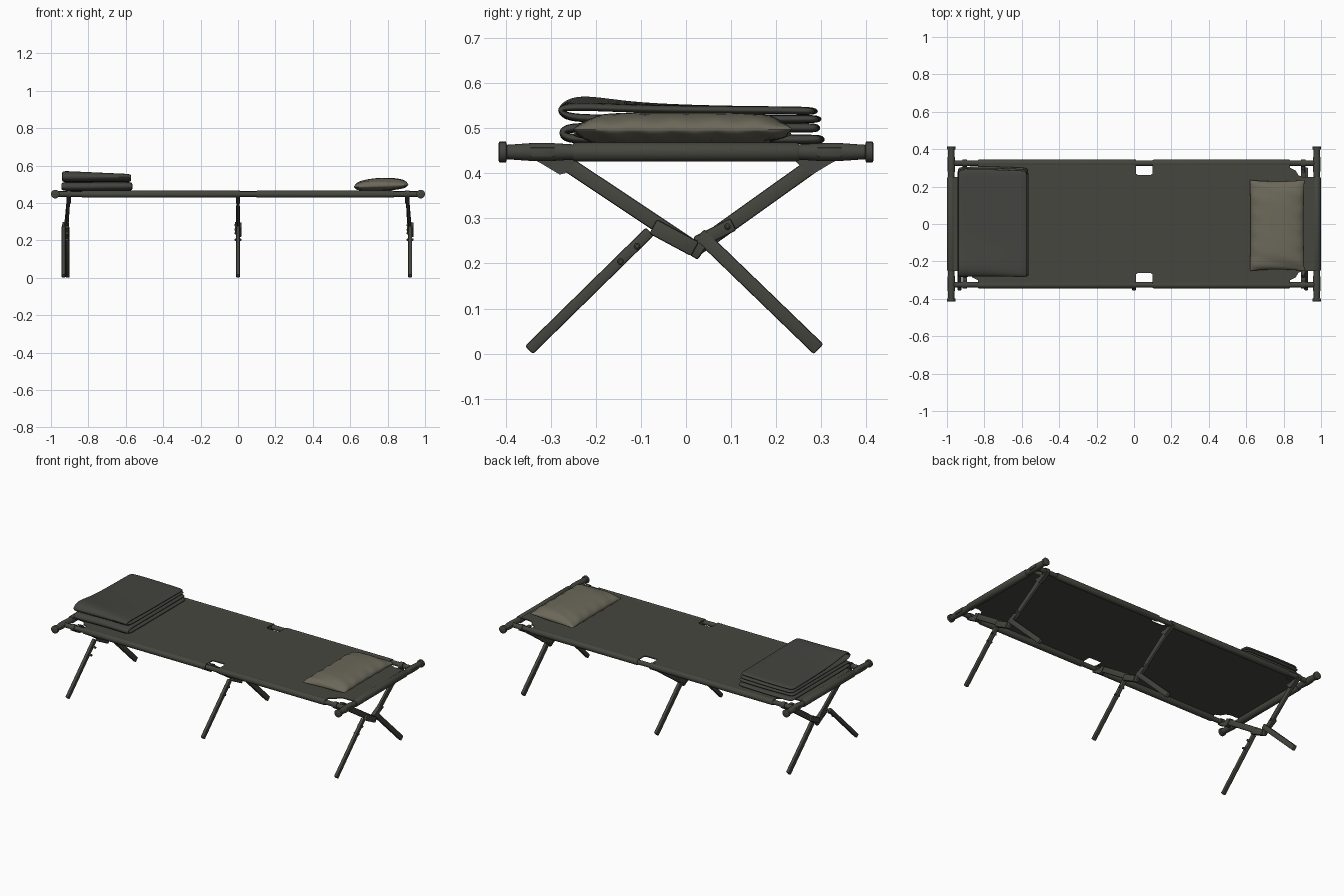
import bpy, bmesh, math
from mathutils import Vector, Matrix

if "Cube" in bpy.data.objects:
    bpy.data.objects.remove(bpy.data.objects["Cube"])


def mat(name, c):
    m = bpy.data.materials.new(name)
    m.diffuse_color = (*c, 1)
    m.use_nodes = True
    m.node_tree.nodes["Principled BSDF"].inputs["Base Color"].default_value = m.diffuse_color
    return m


CANVAS = mat("olive canvas", (0.062, 0.062, 0.050))
FRAME = mat("olive frame", (0.060, 0.060, 0.050))
BLANKET = mat("dark blanket", (0.056, 0.056, 0.048))
PILLOW = mat("khaki pillow", (0.150, 0.138, 0.102))
Z = 0.447          # rail centre height


def finish(bm, name, material, smooth=True):
    bmesh.ops.recalc_face_normals(bm, faces=bm.faces[:])
    me = bpy.data.meshes.new(name)
    bm.to_mesh(me)
    bm.free()
    ob = bpy.data.objects.new(name, me)
    bpy.context.collection.objects.link(ob)
    me.materials.append(material)
    if smooth:
        bpy.ops.object.select_all(action='DESELECT')
        ob.select_set(True)
        bpy.context.view_layer.objects.active = ob
        bpy.ops.object.shade_smooth_by_angle(angle=math.radians(40))
    return ob


def lathe(name, axis, centre, profile, material, n=20):
    """Turned part: profile is (distance along axis, radius)."""
    bm = bmesh.new()
    rings = []
    for t, r in profile:
        ring = []
        for i in range(n):
            a = 2 * math.pi * i / n
            p, q = r * math.cos(a), r * math.sin(a)
            co = (t, p, q) if axis == 'X' else (p, t, q)
            ring.append(bm.verts.new(Vector(co) + Vector(centre)))
        rings.append(ring)
    for a, b in zip(rings, rings[1:]):
        for i in range(n):
            bm.faces.new((a[i], a[(i + 1) % n], b[(i + 1) % n], b[i]))
    bm.faces.new(rings[0])
    bm.faces.new(rings[-1])
    return finish(bm, name, material)


def bar(name, p0, p1, width, thick, bevel=0.005):
    """Flat bar between two points, thin along x."""
    p0, p1 = Vector(p0), Vector(p1)
    d = (p1 - p0).normalized()
    side = Vector((1, 0, 0)).cross(d).normalized()
    norm = d.cross(side)
    m = Matrix((d, side, norm)).transposed().to_4x4()
    m.translation = (p0 + p1) / 2
    bm = bmesh.new()
    bmesh.ops.create_cube(bm, size=1)
    bmesh.ops.scale(bm, vec=((p1 - p0).length, width, thick), verts=bm.verts)
    bmesh.ops.bevel(bm, geom=bm.edges[:], offset=bevel, segments=2,
                    profile=0.5, affect='EDGES')
    bmesh.ops.transform(bm, matrix=m, verts=bm.verts)
    return finish(bm, name, FRAME)


# canvas sheet with corner cut-outs and two hand slots beside the middle legs
half = [(-0.977, 0.25), (-0.905, 0.25), (-0.88, 0.26), (-0.865, 0.285),
        (-0.835, 0.30), (-0.835, 0.325), (0.01, 0.325), (0.01, 0.27), (0.02, 0.263),
        (0.09, 0.263), (0.10, 0.27), (0.10, 0.325), (0.835, 0.325), (0.835, 0.30),
        (0.865, 0.285), (0.88, 0.26), (0.905, 0.25), (0.977, 0.25)]
bm = bmesh.new()
bm.faces.new([bm.verts.new((x, y, 0.461)) for x, y in half]
             + [bm.verts.new((x, -y, 0.461)) for x, y in reversed(half)])
bmesh.ops.triangulate(bm, faces=bm.faces[:])
sheet = finish(bm, "canvas_sheet", CANVAS, False)
sol = sheet.modifiers.new("thickness", 'SOLIDIFY')
sol.thickness, sol.offset = 0.006, 0

# side rails with canvas sleeves and joint collars
for s, tag in ((-1, "front"), (1, "back")):
    c = (0, s * 0.325, Z)
    lathe(tag + "_rail", 'X', c, [(-0.975, 0.014), (0.975, 0.014)], FRAME)
    for k, (a, b) in enumerate(((-0.835, 0.01), (0.10, 0.835))):
        lathe(f"{tag}_sleeve_{k}", 'X', c,
              [(a, 0.0175), (a + 0.005, 0.019), (b - 0.005, 0.019), (b, 0.0175)], CANVAS)
    for k, x in enumerate((-0.905, 0, 0.905)):
        lathe(f"{tag}_collar_{k}", 'X', c, [(x - 0.012, 0.0195), (x + 0.012, 0.0195)], FRAME)

# end bars: flanged tips, tapered necks, sleeve in the middle
side = [(0.415, 0.020), (0.413, 0.023), (0.399, 0.023), (0.397, 0.016),
        (0.34, 0.020), (0.30, 0.020), (0.25, 0.017)]
bar_profile = side + [(-t, r) for t, r in reversed(side)]
for s, tag in ((-1, "left"), (1, "right")):
    c = (s * 0.977, 0, Z)
    lathe(tag + "_end_bar", 'Y', c, bar_profile, FRAME)
    lathe(tag + "_end_sleeve", 'Y', c,
          [(-0.25, 0.019), (-0.245, 0.0215), (0.245, 0.0215), (0.25, 0.019)], CANVAS)
    for y in (-0.318, 0.318):
        bar(tag + "_rail_socket", (s * 0.979, y - 0.027, Z), (s * 0.979, y + 0.027, Z),
            0.02, 0.038, 0.002)

# three folding leg sets: V-shaped upper arms, hinged lower legs, brackets, bolts
for tag, xt, xb, spread in (("left", -0.905, -0.922, 0.011),
                            ("middle", 0, 0, 0.0), ("right", 0.905, 0.92, 0.0)):
    bar(tag + "_front_arm", (xt, -0.285, 0.435), (xb + 0.003, 0.035, 0.222), 0.034, 0.017)
    bar(tag + "_back_arm", (xt, 0.305, 0.435), (xb - 0.003, 0.012, 0.226), 0.034, 0.017)
    bar(tag + "_front_leg", (xb - spread, -0.348, 0.008), (xb - spread, -0.080, 0.271),
        0.025, 0.021)
    bar(tag + "_back_leg", (xb + spread, 0.294, 0.010), (xb + spread, 0.030, 0.265),
        0.031, 0.021)
    bar(tag + "_front_hinge", (xb + 0.006, -0.073, 0.282), (xb + 0.006, 0.02, 0.232), 0.036, 0.026)
    bar(tag + "_back_hinge", (xb - 0.004, 0.022, 0.245), (xb - 0.004, 0.105, 0.287), 0.030, 0.026)
    for y, z in ((-0.022, 0.258), (0.092, 0.282), (-0.108, 0.238), (-0.145, 0.204)):
        lathe(tag + "_bolt", 'X', (xb, y, z),
              [(-0.018, 0.004), (-0.015, 0.007), (0.015, 0.007), (0.018, 0.004)], FRAME, 10)
    # wedge brackets under the rails
    for s in (-1, 1):
        bm = bmesh.new()
        f = bm.faces.new([bm.verts.new((xt - 0.012, s * y, z)) for y, z in
                          ((0.345, 0.435), (0.325, 0.424), (0.28, 0.397),
                           (0.268, 0.400), (0.24, 0.43))])
        ext = bmesh.ops.extrude_face_region(bm, geom=[f])
        bmesh.ops.translate(bm, vec=(0.024, 0, 0), verts=[
            v for v in ext["geom"] if isinstance(v, bmesh.types.BMVert)])
        finish(bm, tag + "_bracket", FRAME, False)


# folded blanket: ribbons folded at the front, extruded along x
def folded(name, path, x0, x1, thick, lift):
    bm = bmesh.new()
    n, rows = 8, []
    for i in range(n + 1):
        u = i / n
        x = x0 + (x1 - x0) * u
        rows.append([bm.verts.new((x, y + 0.004 * math.sin(4 * u + k), z + lift(u, y, z)))
                     for k, (y, z) in enumerate(path)])
    for a, b in zip(rows, rows[1:]):
        for j in range(len(path) - 1):
            bm.faces.new((a[j], a[j + 1], b[j + 1], b[j]))
    ob = finish(bm, name, BLANKET)
    m = ob.modifiers.new("thickness", 'SOLIDIFY')
    m.thickness, m.offset = thick, 0
    m = ob.modifiers.new("soft", 'SUBSURF')
    m.levels = m.render_levels = 2
    return ob


folded("blanket_lower_fold",
       [(0.305, 0.475), (0.27, 0.475), (0.1, 0.475), (-0.1, 0.475), (-0.23, 0.475),
        (-0.265, 0.478), (-0.274, 0.488), (-0.265, 0.499), (-0.23, 0.502), (-0.1, 0.501),
        (0.1, 0.501), (0.26, 0.501), (0.295, 0.500)],
       -0.945, -0.563, 0.021, lambda u, y, z: 0.0)
folded("blanket_upper_fold",
       [(0.298, 0.520), (0.26, 0.520), (0.1, 0.520), (-0.1, 0.520), (-0.22, 0.521),
        (-0.265, 0.525), (-0.281, 0.540), (-0.265, 0.558), (-0.23, 0.565), (-0.17, 0.557),
        (-0.08, 0.546), (0.1, 0.540), (0.25, 0.539), (0.29, 0.537)],
       -0.942, -0.570, 0.018,
       lambda u, y, z: -0.75 * u * max(0.0, z - 0.540) if y < 0 else 0.0)

# pillow: puffed grid, top and bottom sharing a seam
bm = bmesh.new()
NX, NY = 20, 30
for sgn in (1, -1):
    grid = []
    for i in range(NX + 1):
        row = []
        for j in range(NY + 1):
            u, v = 2 * i / NX - 1, 2 * j / NY - 1
            u, v = math.sin(u * math.pi / 2), math.sin(v * math.pi / 2)
            h = math.sqrt(max(0, 1 - abs(u) ** 2.3)) * math.sqrt(max(0, 1 - abs(v) ** 5))
            edge = max(abs(u), abs(v)) ** 6
            wrinkle = 0.003 * math.sin(17 * v + 3 * u) * edge * (1 - edge) * 4
            x = 0.765 + 0.146 * u * (1 - 0.03 * (1 - v * v))
            y = -0.008 + 0.243 * v * (1 - 0.03 * (1 - u * u))
            z = 0.491 + 0.006 * u + (0.043 if sgn > 0 else -0.027) * h + wrinkle
            row.append(bm.verts.new((x, y, z)))
        grid.append(row)
    for i in range(NX):
        for j in range(NY):
            bm.faces.new((grid[i][j], grid[i + 1][j], grid[i + 1][j + 1], grid[i][j + 1]))
bmesh.ops.remove_doubles(bm, verts=bm.verts[:], dist=0.0002)
pillow = finish(bm, "pillow", PILLOW)
for p in pillow.data.polygons:
    p.use_smooth = True
